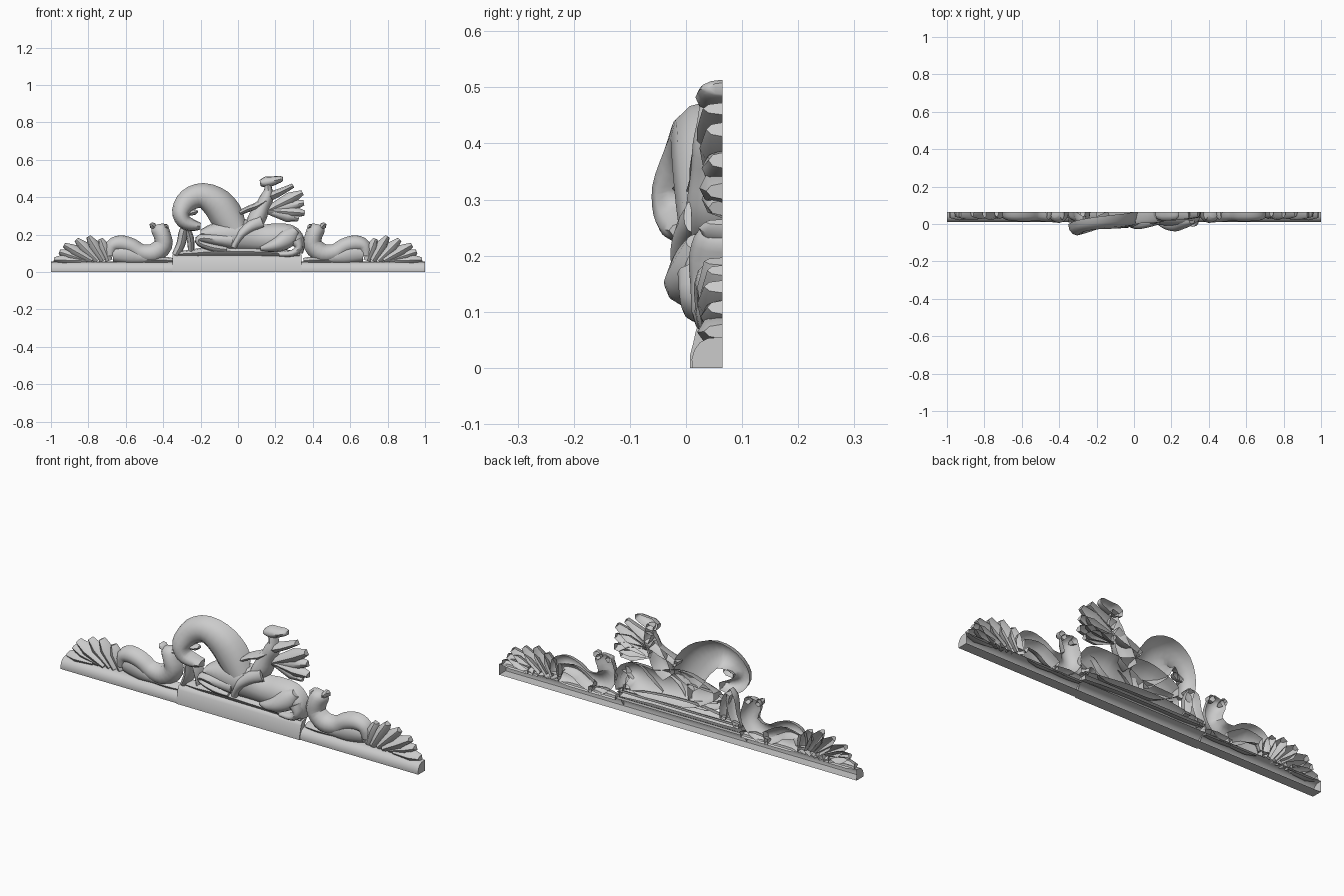
import bpy, bmesh, math
from mathutils import Vector

BACK = 0.065   # flat wall plane behind the relief
parts = []


def make(name, verts, faces):
    me = bpy.data.meshes.new(name)
    me.from_pydata(verts, [], faces)
    bm = bmesh.new()
    bm.from_mesh(me)
    bmesh.ops.remove_doubles(bm, verts=bm.verts, dist=1e-5)
    bmesh.ops.recalc_face_normals(bm, faces=bm.faces)
    # open shells: turn them to face the front
    if sum(f.normal.y * f.calc_area() for f in bm.faces) > 0:
        bmesh.ops.reverse_faces(bm, faces=bm.faces)
    bm.to_mesh(me)
    bm.free()
    ob = bpy.data.objects.new(name, me)
    bpy.context.collection.objects.link(ob)
    parts.append(ob)
    return ob


def spline(pts, sub):
    """Smooth interpolation through points of any dimension."""
    out, n = [], len(pts)
    for i in range(n - 1):
        a, b, c, d = (pts[max(i - 1, 0)], pts[i], pts[i + 1], pts[min(i + 2, n - 1)])
        for k in range(sub):
            t = k / sub
            out.append([0.5 * (2*q + (r-p)*t + (2*p-5*q+4*r-s)*t*t + (3*q-p-3*r+s)*t**3)
                        for p, q, r, s in zip(a, b, c, d)])
    return out + [list(pts[-1])]


def relief(name, pts, sub=3, seg=6, mirror=False, back=BACK):
    """Half-round strip open at the back; point = x, z, half width, front y[, back y]."""
    pts = [tuple(p) if len(p) == 5 else tuple(p) + (back,) for p in pts]
    rows = spline(pts, sub)
    for sx, tag in ((1, ""), (-1, "_mirrored"))[:2 if mirror else 1]:
        verts, faces = [], []
        for i, (x, z, w, yf, yb) in enumerate(rows):
            a, b = rows[max(i - 1, 0)], rows[min(i + 1, len(rows) - 1)]
            d = Vector((b[0] - a[0], b[1] - a[1])).normalized()
            w, yb = max(w, 0.001), min(yb, BACK)
            for k in range(seg + 1):
                t = math.pi * k / seg
                o = w * math.cos(t)
                verts.append((sx * (x - d.y * o), yb - (yb - yf) * math.sin(t),
                              max(0.045, z + d.x * o)))
        m = seg + 1
        for i in range(len(rows) - 1):
            for k in range(seg):
                faces.append((i*m + k, i*m + k + 1, (i+1)*m + k + 1, (i+1)*m + k))
        faces += [tuple(range(m)), tuple(range((len(rows)-1)*m, len(rows)*m))]
        make(name + tag, verts, faces)


def leaf(name, base, tip, w, yf, mirror=False, back=BACK):
    """Blunt-tipped flat lobe."""
    mid = [base[i] * 0.35 + tip[i] * 0.65 for i in (0, 1)]
    relief(name, [(*base, w * 0.6, yf + 0.012), (*mid, w, yf), (*tip, w * 0.4, yf + 0.012)],
           sub=1, seg=4, mirror=mirror, back=back)


def rail(name, x0, x1, prof):
    n = len(prof)
    v = [(x, y, z) for x in (x0, x1) for y, z in prof]
    make(name, v, [(i, i+1, n+i+1, n+i) for i in range(n-1)] + [tuple(range(n)), tuple(range(n, 2*n))])


# Moulded base rail, and the raised middle block in front of it
rail("base_rail", -1, 1, [(BACK, 0), (.012, 0), (.01, .015), (.015, .032), (.025, .046), (.04, .053), (BACK, .055)])
rail("centre_block", -.35, .34, [(.012, 0), (.007, 0), (.007, .022), (.013, .045), (.018, .068), (.028, .086), (BACK, .094)])

# Uneven ground under the horse
relief("ground", [(-.34, .095, .012, .035), (-.25, .1, .02, .02), (-.12, .11, .03, .012),
                  (.02, .11, .03, .008), (.15, .105, .025, .01), (.33, .09, .02, .025)], sub=2, seg=4)

# Horse
relief("horse_body", [(-.2, .205, .02, .0), (-.15, .205, .05, -.005), (-.06, .2, .085, -.018), (.03, .195, .088, -.012),
                      (.12, .18, .075, -.005), (.21, .182, .078, -.01), (.28, .19, .062, -.006),
                      (.325, .16, .035, .0), (.33, .1, .018, .02)])
relief("horse_neck", [(-.01, .215, .06, -.008, .03), (-.055, .29, .088, -.018), (-.11, .365, .085, -.025, .055),
                      (-.19, .408, .068, -.028, .04), (-.265, .385, .06, -.04, .02),
                      (-.305, .325, .048, -.06, -.002), (-.29, .272, .04, -.058, .0),
                      (-.245, .25, .033, -.045, .01), (-.2, .245, .018, -.03, .02)])
leaf("horse_ear", (-.27, .31), (-.215, .325), .016, -.025, back=.01)
relief("horse_haunch", [(.31, .225, .02, .0), (.275, .19, .05, -.022), (.225, .155, .045, -.039),
                        (.17, .135, .03, -.03), (.12, .125, .012, .0)], back=.02)
relief("horse_hind_leg", [(.31, .17, .035, -.015), (.325, .13, .022, -.012), (.29, .1, .018, -.005),
                          (.22, .095, .012, .01)], back=.025)
relief("horse_folded_foreleg", [(-.03, .17, .045, -.02), (-.12, .175, .033, -.025), (-.2, .18, .022, -.02),
                                (-.205, .155, .018, -.015), (-.13, .13, .022, -.012), (-.06, .12, .015, .0)], back=.03)
relief("horse_raised_foreleg", [(-.265, .25, .012, .0, .04), (-.29, .22, .024, .0), (-.305, .15, .024, .01),
                                (-.335, .09, .02, .025)])
relief("horse_forehoof", [(-.275, .24, .014, .01), (-.255, .18, .02, .012), (-.25, .11, .016, .025)], seg=4)

# Rider
relief("rider_torso", [(.06, .235, .03, .0), (.1, .285, .048, .0), (.13, .345, .04, .008),
                       (.155, .4, .036, .012), (.162, .44, .022, .02), (.155, .475, .018, .025)])
relief("rider_leg", [(.13, .27, .03, -.004), (.07, .245, .03, -.02), (.02, .205, .025, -.028),
                     (-.01, .16, .018, -.022), (-.025, .13, .016, -.015)], back=.01)
relief("rider_head", [(.118, .475, .016, .03), (.15, .48, .03, .018), (.18, .485, .026, .018), (.225, .496, .018, .025),
                      (.24, .498, .01, .04)], sub=2)
relief("rider_rear_arm", [(.16, .4, .026, .02), (.225, .427, .02, .02), (.295, .462, .012, .03)], sub=2, seg=4)
relief("rider_front_arm", [(.15, .38, .026, .01), (.1, .352, .02, .006), (.05, .335, .016, .006),
                           (.01, .315, .014, .0)], sub=2, seg=4)

# Flying cape: overlapping folds fanning out
for i, tip in enumerate([(.345, .425), (.352, .37), (.357, .315), (.325, .285)]):
    leaf(f"cape_fold_{i}", (.16, .33), tip, .035, .024 + .004 * (i % 2))

# Side creatures with curling tails, one each side
relief("side_creature", [(.425, .255, .025, .035), (.42, .235, .046, .015), (.405, .195, .046, .005), (.4, .145, .05, .008),
                         (.45, .1, .052, .01), (.52, .105, .046, .016), (.57, .137, .044, .014),
                         (.63, .152, .044, .015), (.675, .135, .038, .02), (.685, .085, .028, .03)], mirror=True)
relief("side_hip", [(.67, .1, .045, .03), (.6, .1, .06, .018), (.55, .09, .055, .018), (.48, .075, .03, .025)],
       mirror=True, sub=2)
relief("side_foot", [(.35, .06, .015, .035), (.42, .065, .02, .02), (.5, .06, .015, .03)], mirror=True, sub=2, seg=4)
for i, (base, tip) in enumerate([((.44, .23), (.467, .26)), ((.4, .23), (.375, .25))]):
    leaf(f"side_ear_{i}", base, tip, .018, .022, True)

# Acanthus leaf sprays at the rail ends
TIPS = [(.985, .065), (.955, .108), (.93, .145), (.865, .174), (.8, .19), (.735, .178)]
for i, (x, z) in enumerate(TIPS):
    leaf(f"spray_leaf_{i}", (.84 - .03 * i, .06), (x, z), .032, .02 + .006 * (i % 2), True)

# Smooth shading with crisp edges
for ob in parts:
    ob.select_set(True)
bpy.context.view_layer.objects.active = parts[0]
bpy.ops.object.shade_smooth_by_angle(angle=math.radians(50))
